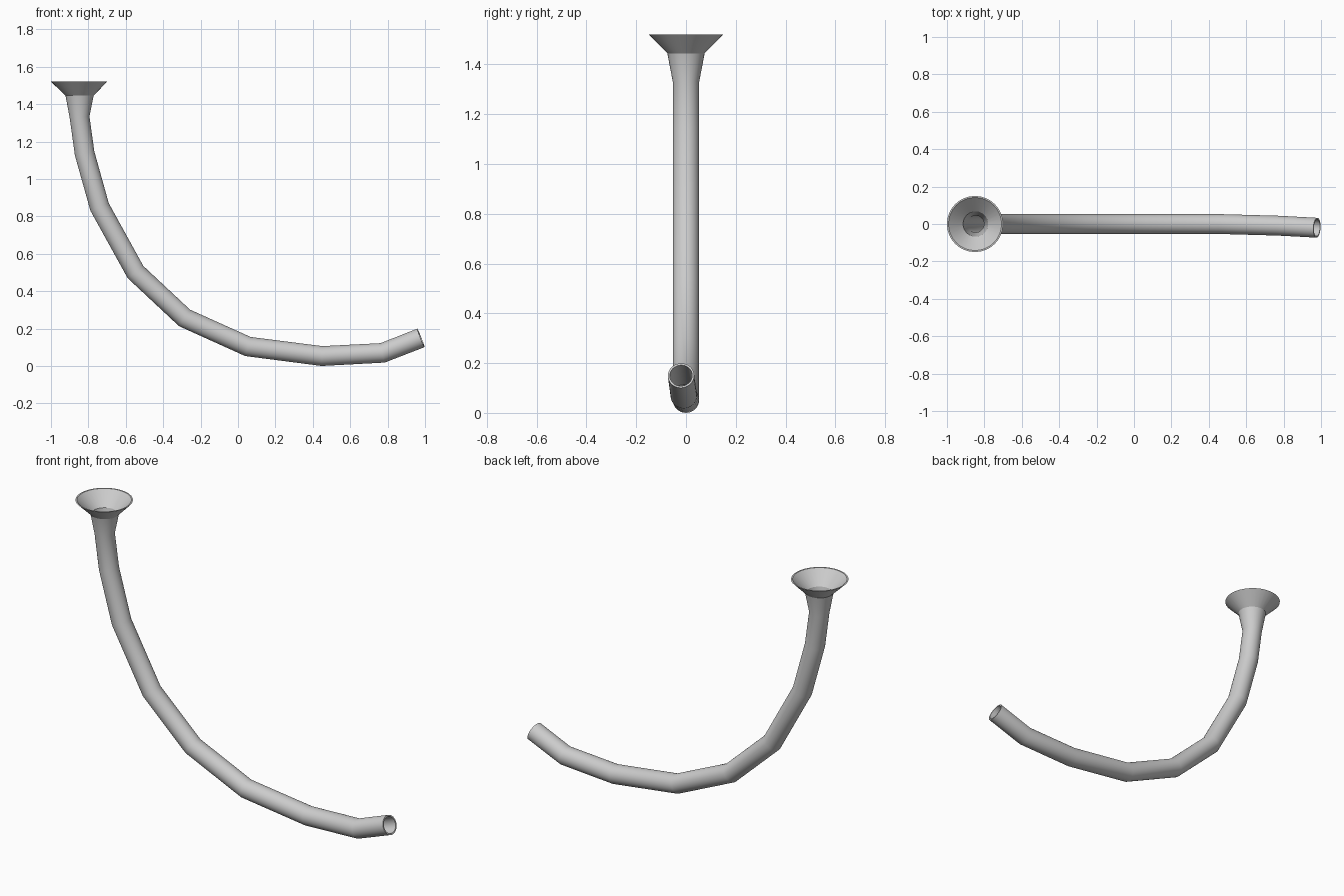
import bpy, bmesh, math
from mathutils import Vector

if "Cube" in bpy.data.objects:
    bpy.data.objects.remove(bpy.data.objects["Cube"])

SIDES = 32
WALL = 0.008

# Centre line from bell rim to open end: x, y, z, outer radius
PATH = [
    (-0.85, 0, 1.52, 0.15),
    (-0.847, 0, 1.445, 0.075),
    (-0.847, 0, 1.33, 0.053),
    (-0.82, 0, 1.136, 0.053),
    (-0.74, 0, 0.85, 0.053),
    (-0.548, 0, 0.502, 0.053),
    (-0.286, 0, 0.257, 0.053),
    (0.053, 0, 0.104, 0.053),
    (0.449, 0, 0.053, 0.053),
    (0.773, -0.009, 0.07, 0.053),
    (0.978, -0.02, 0.15, 0.053),
]
points = [Vector(p[:3]) for p in PATH]


def tangent(i):
    # The bell rings stay level; the others split the bend evenly
    if i < 2:
        return Vector((0, 0, -1))
    t = (points[i] - points[i - 1]).normalized()
    if i < len(points) - 1:
        t += (points[i + 1] - points[i]).normalized()
    return t.normalized()


def ring(bm, i, radius):
    t = tangent(i)
    side = Vector((0, 1, 0))
    side = (side - t * side.dot(t)).normalized()
    up = side.cross(t)
    angles = [2 * math.pi * k / SIDES for k in range(SIDES)]
    return [bm.verts.new(points[i] + (side * math.cos(a) + up * math.sin(a)) * radius)
            for a in angles]


# Outer skin down the tube, inner skin back up, closed into a thin wall
bm = bmesh.new()
order = range(len(PATH))
outer = [ring(bm, i, PATH[i][3]) for i in order]
inner = [ring(bm, i, PATH[i][3] - WALL) for i in reversed(order)]
loops = outer + inner
for a, b in zip(loops, loops[1:] + loops[:1]):
    for k in range(SIDES):
        n = (k + 1) % SIDES
        bm.faces.new((a[k], a[n], b[n], b[k]))
bmesh.ops.recalc_face_normals(bm, faces=bm.faces)

mesh = bpy.data.meshes.new("curved_horn")
bm.to_mesh(mesh)
bm.free()
horn = bpy.data.objects.new("curved_horn", mesh)
bpy.context.collection.objects.link(horn)
bpy.context.view_layer.objects.active = horn
horn.select_set(True)
bpy.ops.object.shade_smooth_by_angle(angle=math.radians(30))
